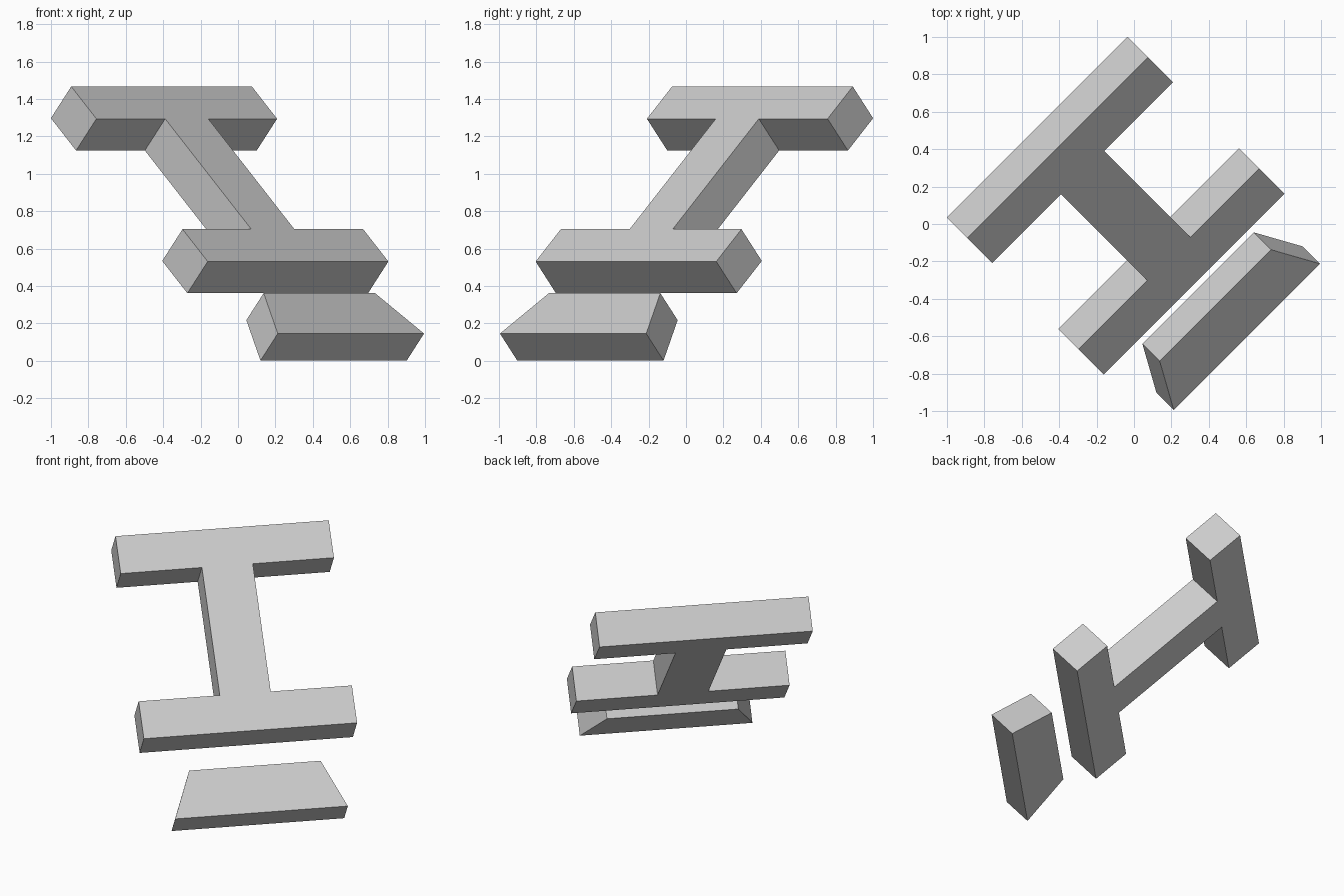
import bpy, bmesh
from math import sin, cos, radians, sqrt
from mathutils import Matrix, Vector

cube = bpy.data.objects.get("Cube")
if cube:
    bpy.data.objects.remove(cube, do_unlink=True)

# Single plain grey
grey = bpy.data.materials.new("light grey")
grey.use_nodes = True
colour = (0.6, 0.6, 0.6, 1)
grey.diffuse_color = colour
grey.node_tree.nodes["Principled BSDF"].inputs["Base Color"].default_value = colour

# Leaning plane: across is horizontal, rise runs up the slope, out is its normal
tilt = radians(42.2)
across = Vector((1, 1, 0)) / sqrt(2)
rise = Vector((-cos(tilt) / sqrt(2), cos(tilt) / sqrt(2), sin(tilt)))
out = across.cross(rise)
frame = Matrix((across, rise, out)).transposed().to_4x4()
frame.translation = (0.321, -0.321, 0.531)


def slab(name, half_outline, front, back):
    """Mirror the right half of an outline (bottom to top) and extrude it."""
    outline = half_outline + [(-u, t) for u, t in reversed(half_outline)]
    bm = bmesh.new()
    face = bm.faces.new([bm.verts.new((u, t, front)) for u, t in outline])
    new = bmesh.ops.extrude_face_region(bm, geom=[face], use_keep_orig=True)
    moved = [g for g in new["geom"] if isinstance(g, bmesh.types.BMVert)]
    bmesh.ops.translate(bm, verts=moved, vec=(0, 0, back - front))
    bmesh.ops.recalc_face_normals(bm, faces=bm.faces)
    bm.transform(frame)
    mesh = bpy.data.meshes.new(name)
    bm.to_mesh(mesh)
    bm.free()
    mesh.materials.append(grey)
    obj = bpy.data.objects.new(name, mesh)
    bpy.context.collection.objects.link(obj)
    return obj


# I-shaped beam: two crossbars joined by a flush stem
bar, stem, height, thick = 0.683, 0.163, 1.393, 0.257
slab("i_beam",
     [(bar, 0), (bar, thick), (stem, thick),
      (stem, height - thick), (bar, height - thick), (bar, height)],
     0, -0.229)

# Separate tapered block below, slightly thinner than the beam
slab("tapered_block", [(0.553, -0.555), (0.421, -0.233)], -0.017, -0.212)
